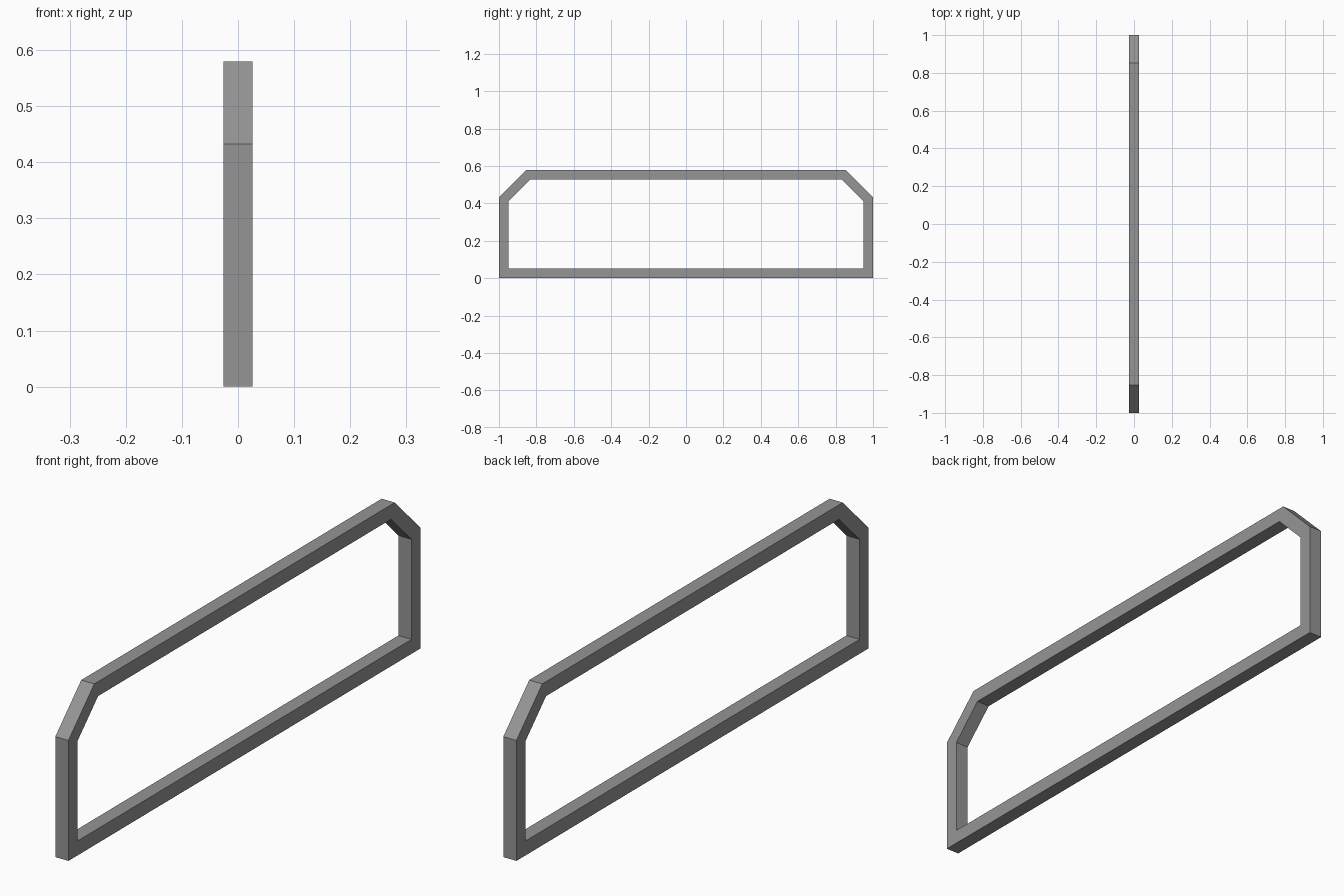
import bpy, bmesh
from math import tan, pi

if "Cube" in bpy.data.objects:
    bpy.data.objects.remove(bpy.data.objects["Cube"])

HALF_LEN, HEIGHT, CHAMFER, BAR = 1.0, 0.58, 0.147, 0.052


def outline(inset):
    """Chamfered rectangle in the YZ plane, offset inward by inset."""
    y, top = HALF_LEN - inset, HEIGHT - inset
    shift = inset * tan(pi / 8)  # mitre shift at the 45 degree corners
    shoulder = HEIGHT - CHAMFER - shift
    flat = HALF_LEN - CHAMFER - shift
    right = [(y, inset), (y, shoulder), (flat, top)]
    return right + [(-a, b) for a, b in reversed(right)]


# Closed square-section bar frame with mitred corners
bm = bmesh.new()
rings = []
for (yo, zo), (yi, zi) in zip(outline(0), outline(BAR)):
    h = BAR / 2
    section = [(h, yo, zo), (h, yi, zi), (-h, yi, zi), (-h, yo, zo)]
    rings.append([bm.verts.new(co) for co in section])

for i, ring in enumerate(rings):
    nxt = rings[(i + 1) % len(rings)]
    for j in range(4):
        k = (j + 1) % 4
        bm.faces.new((ring[j], ring[k], nxt[k], nxt[j]))
bmesh.ops.recalc_face_normals(bm, faces=bm.faces)

mesh = bpy.data.meshes.new("bar_frame")
bm.to_mesh(mesh)
bm.free()

# Dark grey metal
metal = bpy.data.materials.new("dark_grey_metal")
metal.diffuse_color = (0.3, 0.3, 0.3, 1)
metal.use_nodes = True
metal.node_tree.nodes["Principled BSDF"].inputs["Base Color"].default_value = metal.diffuse_color
mesh.materials.append(metal)
bpy.context.collection.objects.link(bpy.data.objects.new("bar_frame", mesh))
